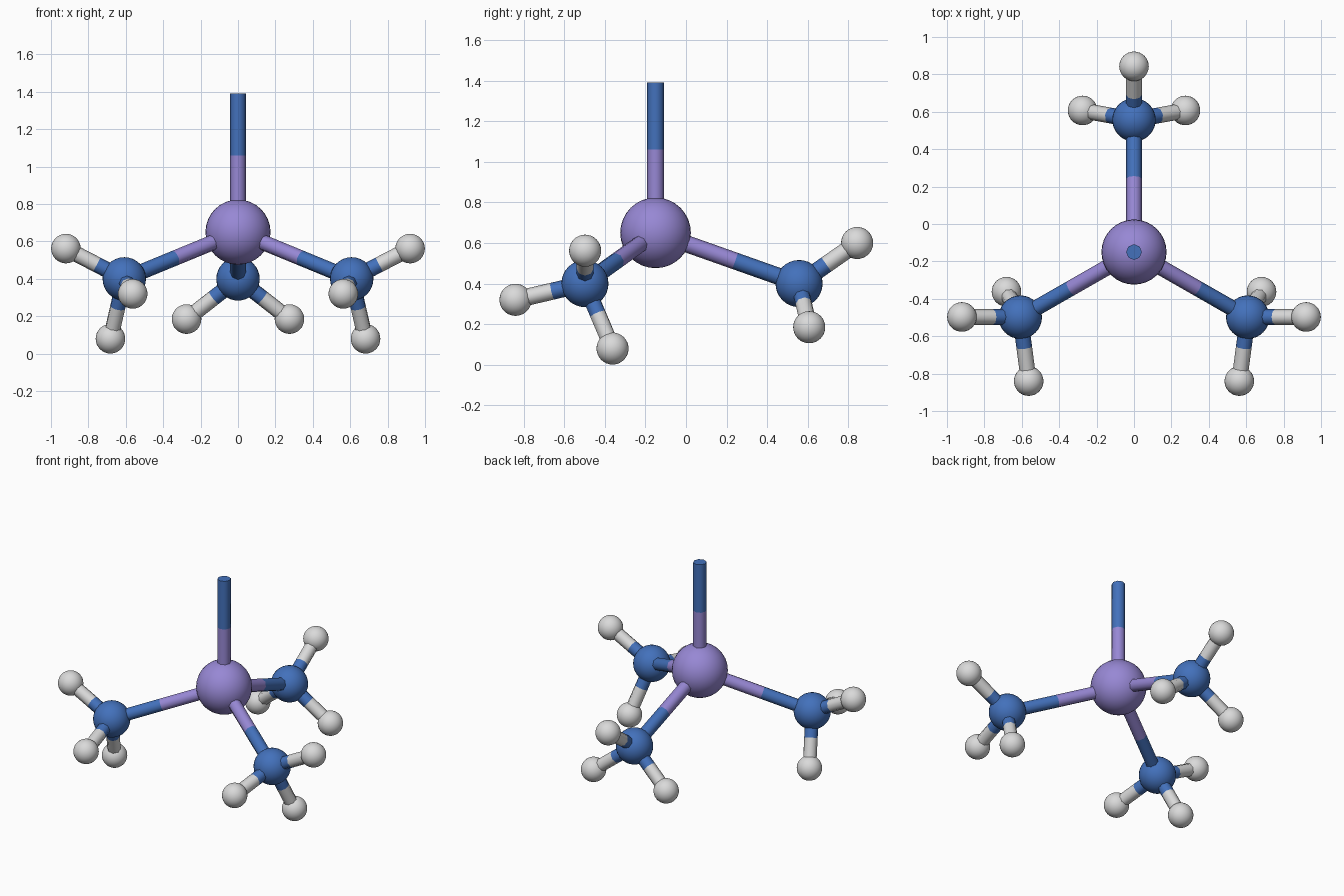
import bpy, math
from mathutils import Vector

if "Cube" in bpy.data.objects:
    bpy.data.objects.remove(bpy.data.objects["Cube"])


def material(name, rgb):
    m = bpy.data.materials.new(name)
    m.diffuse_color = (*rgb, 1)
    m.use_nodes = True
    m.node_tree.nodes["Principled BSDF"].inputs["Base Color"].default_value = m.diffuse_color
    return m


PURPLE = material("metal purple", (0.31, 0.245, 0.66))
BLUE = material("nitrogen blue", (0.056, 0.165, 0.50))
WHITE = material("hydrogen white", (0.70, 0.70, 0.70))


def finish(name, mat):
    ob = bpy.context.object
    ob.name = name
    ob.data.materials.append(mat)
    bpy.ops.object.shade_smooth_by_angle(angle=math.radians(60))
    return ob


def ball(name, p, r, mat):
    bpy.ops.mesh.primitive_uv_sphere_add(segments=32, ring_count=16, radius=r, location=p)
    return finish(name, mat)


def rod(name, a, b, mat, r=0.042):
    d = b - a
    turn = d.to_track_quat('Z', 'Y').to_euler()
    bpy.ops.mesh.primitive_cylinder_add(vertices=8, radius=r, depth=d.length,
                                        location=(a + b) / 2, rotation=turn)
    return finish(name, mat)


def bond(name, a, b, mat_a, mat_b, split):
    # two-coloured bond: each part takes the colour of its atom
    mid = a.lerp(b, split)
    rod(name + "_inner", a, mid, mat_a)
    rod(name + "_outer", mid, b, mat_b)


# central atom with the open bond pointing up
centre = Vector((0, -0.15, 0.65))
ball("central_atom", centre, 0.174, PURPLE)
bond("top_bond", centre, Vector((0, -0.15, 1.39)), PURPLE, BLUE, 0.555)


def arm(name, n, hydrogens):
    n = Vector(n)
    bond(name + "_bond", centre, n, PURPLE, BLUE, 0.555)
    ball(name + "_nitrogen", n, 0.116, BLUE)
    for i, h in enumerate(hydrogens):
        h = Vector(h)
        bond(f"{name}_hydrogen_bond_{i}", n, h, BLUE, WHITE, 0.47)
        ball(f"{name}_hydrogen_{i}", h, 0.079, WHITE)


# three arms: back, and a mirrored left / right pair
arm("back", (0, 0.557, 0.40),
    [(0, 0.843, 0.60), (0.275, 0.607, 0.185), (-0.275, 0.607, 0.185)])
for side, s in (("right", 1), ("left", -1)):
    arm(side, (s * 0.608, -0.498, 0.40),
        [(s * 0.92, -0.497, 0.562), (s * 0.563, -0.84, 0.32), (s * 0.682, -0.362, 0.08)])
